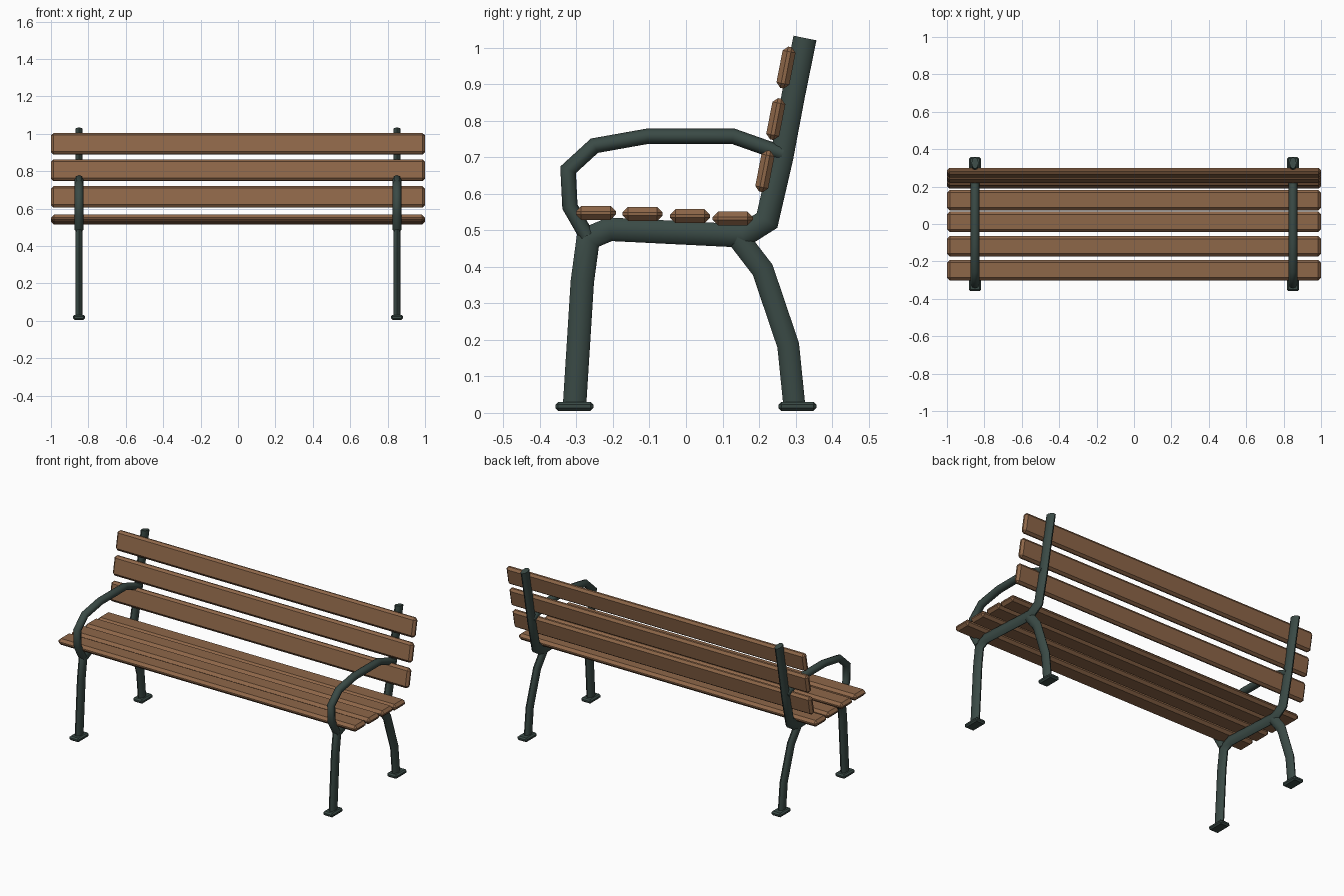
import bpy, bmesh, math
from mathutils import Vector, Matrix

if "Cube" in bpy.data.objects:
    bpy.data.objects.remove(bpy.data.objects["Cube"])


def material(name, rgb):
    m = bpy.data.materials.new(name)
    m.diffuse_color = (*rgb, 1)
    m.use_nodes = True
    m.node_tree.nodes["Principled BSDF"].inputs["Base Color"].default_value = m.diffuse_color
    return m


WOOD = material("wood", (0.27, 0.135, 0.066))
IRON = material("painted_iron", (0.042, 0.068, 0.06))


def finish(bm, name, mat, angle):
    bmesh.ops.recalc_face_normals(bm, faces=bm.faces)
    me = bpy.data.meshes.new(name)
    bm.to_mesh(me)
    bm.free()
    ob = bpy.data.objects.new(name, me)
    bpy.context.collection.objects.link(ob)
    me.materials.append(mat)
    bpy.ops.object.select_all(action='DESELECT')
    ob.select_set(True)
    bpy.context.view_layer.objects.active = ob
    bpy.ops.object.shade_smooth_by_angle(angle=math.radians(angle))
    return ob


def tube(name, x, path, half_w, half_x, sides=8):
    """Oval bar swept with mitred corners along a (y, z) path at a given x."""
    pts = [Vector(p) for p in path]
    bm = bmesh.new()
    rings = []
    for i, p in enumerate(pts):
        a = (p - pts[i - 1]).normalized() if i else None
        b = (pts[i + 1] - p).normalized() if i < len(pts) - 1 else None
        t = ((a or b) + (b or a)).normalized()
        miter = 1 / max(t.dot(a or b), 0.5)
        n = Vector((-t.y, t.x)) * miter * half_w
        ring = []
        for k in range(sides):
            ang = 2 * math.pi * k / sides
            q = p + n * math.cos(ang)
            ring.append(bm.verts.new((x + half_x * math.sin(ang), q.x, q.y)))
        rings.append(ring)
    for r0, r1 in zip(rings, rings[1:]):
        for k in range(sides):
            j = (k + 1) % sides
            bm.faces.new((r0[k], r0[j], r1[j], r1[k]))
    bm.faces.new(rings[0])
    bm.faces.new(rings[-1])
    return finish(bm, name, IRON, 50)


def block(name, size, centre, tilt, bevel, mat):
    """Chamfered box, tilted about the x axis."""
    bm = bmesh.new()
    bmesh.ops.create_cube(bm, size=1)
    bmesh.ops.scale(bm, vec=size, verts=bm.verts)
    bmesh.ops.bevel(bm, geom=bm.edges[:], offset=bevel, segments=1,
                    affect='EDGES', profile=0.5)
    mat4 = Matrix.Translation(centre) @ Matrix.Rotation(math.radians(tilt), 4, 'X')
    bmesh.ops.transform(bm, matrix=mat4, verts=bm.verts)
    return finish(bm, name, mat, 30)


# Side frame outlines as (y, z) points
main = [(-0.306, 0.01), (-0.284, 0.36), (-0.268, 0.478), (-0.209, 0.503),
        (0.155, 0.485), (0.222, 0.527), (0.262, 0.70), (0.294, 0.87), (0.326, 1.027)]
rear = [(0.14, 0.483), (0.21, 0.392), (0.28, 0.185), (0.298, 0.008)]
arm = [(-0.272, 0.485), (-0.318, 0.565), (-0.323, 0.666), (-0.251, 0.732),
       (-0.105, 0.758), (0.129, 0.758), (0.265, 0.71)]

for side, x in (("left", -0.85), ("right", 0.85)):
    tube(f"{side}_front_leg_and_back_post", x, main, 0.032, 0.019)
    tube(f"{side}_rear_leg", x, rear, 0.030, 0.018)
    tube(f"{side}_armrest", x, arm, 0.021, 0.023)
    # Foot plates
    for end, y in (("front", -0.306), ("rear", 0.305)):
        block(f"{side}_{end}_foot", (0.066, 0.104, 0.025), (x, y, 0.018), 0, 0.008, IRON)

# Seat slats
for i, (y, z) in enumerate([(-0.247, 0.548), (-0.119, 0.545), (0.011, 0.539), (0.128, 0.533)]):
    block(f"seat_slat_{i + 1}", (2.0, 0.110, 0.038), (0, y, z), 0, 0.015, WOOD)

# Backrest slats
for i, (y, z) in enumerate([(0.216, 0.662), (0.246, 0.805), (0.274, 0.946)]):
    block(f"back_slat_{i + 1}", (2.0, 0.036, 0.115), (0, y, z), -11, 0.013, WOOD)
